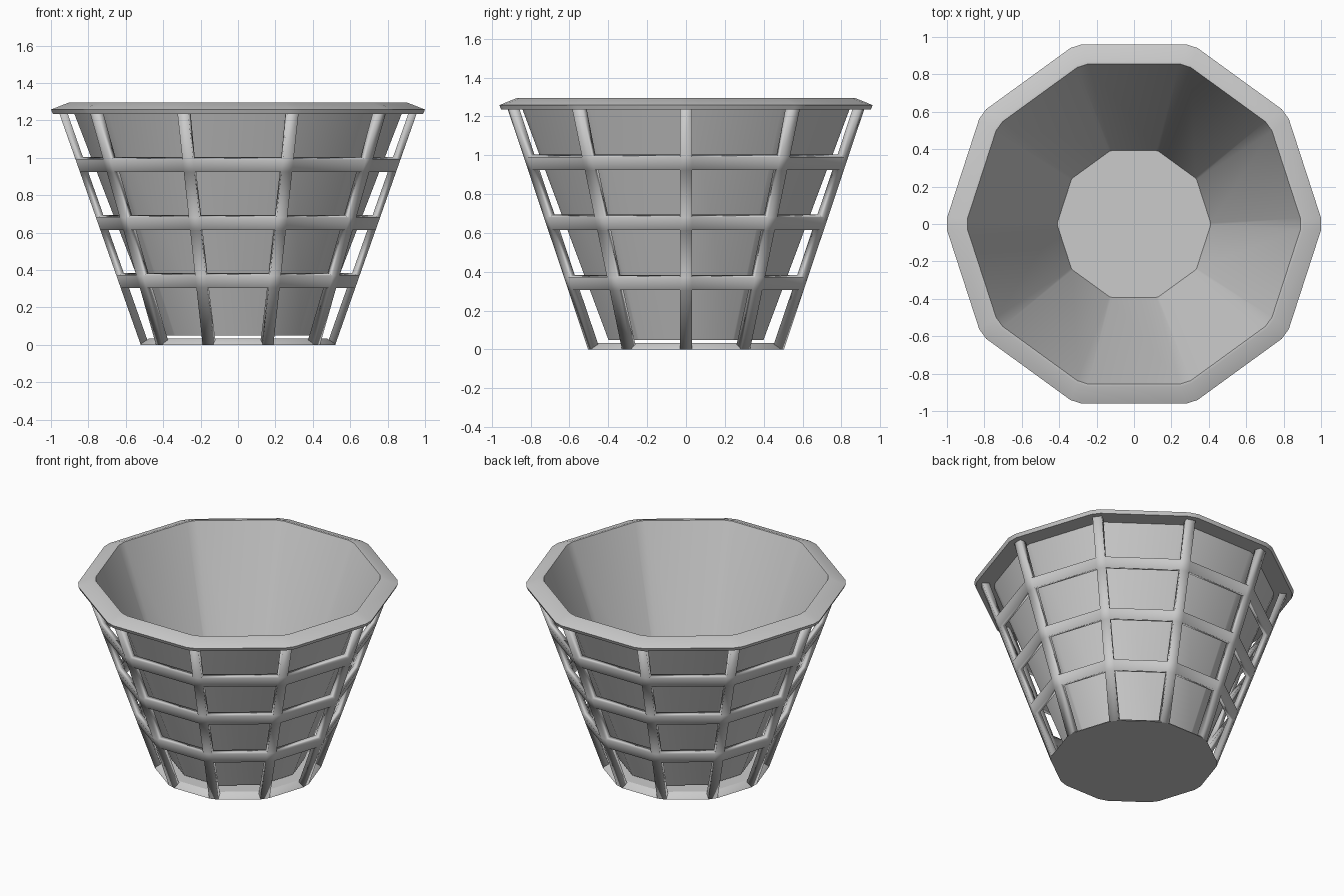
import bpy, bmesh, math

if "Cube" in bpy.data.objects:
    bpy.data.objects.remove(bpy.data.objects["Cube"])

N = 10  # ten-sided plan with small flats cut across the corners


def ring(bm, c, z, t):
    """Corner flats lie at distance c and have half-width t."""
    verts = []
    for i in range(N):
        a = 2 * math.pi * i / N
        ca, sa = math.cos(a), math.sin(a)
        for s in (-t, t):
            verts.append(bm.verts.new((c * ca - s * sa, c * sa + s * ca, z)))
    return verts


def loft(bm, profile, keep=lambda row, col: True):
    rings = [ring(bm, *p) for p in profile]
    for r in range(len(rings) - 1):
        a, b = rings[r], rings[r + 1]
        for i in range(2 * N):
            if keep(r, i):
                j = (i + 1) % (2 * N)
                bm.faces.new((a[i], a[j], b[j], b[i]))
    return rings


def finish(bm, name):
    loose = [v for v in bm.verts if not v.link_faces]
    bmesh.ops.delete(bm, geom=loose, context='VERTS')
    mesh = bpy.data.meshes.new(name)
    bm.to_mesh(mesh)
    bm.free()
    ob = bpy.data.objects.new(name, mesh)
    bpy.context.collection.objects.link(ob)
    bpy.ops.object.select_all(action='DESELECT')
    ob.select_set(True)
    bpy.context.view_layer.objects.active = ob
    bpy.ops.object.shade_smooth_by_angle(angle=math.radians(25))
    return ob


# Inner bucket with overhanging rim: (corner distance, height, flat half-width)
bm = bmesh.new()
rings = loft(bm, [
    (0.410, 0.058, 0.006), (0.890, 1.295, 0.030), (0.905, 1.295, 0.030),
    (1.000, 1.258, 0.032), (0.990, 1.235, 0.032), (0.875, 1.235, 0.030),
    (0.418, 0.050, 0.006)])
bm.faces.new(rings[0])
bm.faces.new(rings[-1])
bmesh.ops.recalc_face_normals(bm, faces=bm.faces[:])
finish(bm, "bucket_liner")

# Outer lattice: struts on every corner, three hoops between them
bm = bmesh.new()
heights = [0.0, 0.305, 0.37, 0.615, 0.68, 0.925, 0.99, 1.24]
loft(bm, [(0.52 + 0.352 * z, z, 0.03) for z in heights],
     keep=lambda row, col: col % 2 == 0 or row % 2 == 1)
cage = finish(bm, "outer_cage")
solid = cage.modifiers.new("thickness", 'SOLIDIFY')
solid.thickness = 0.042
solid.offset = -1

# Base plate with a sloping edge
bm = bmesh.new()
rings = loft(bm, [(0.52, 0.0, 0.03), (0.515, 0.008, 0.03), (0.475, 0.034, 0.027)])
bm.faces.new(rings[0])
bm.faces.new(rings[-1])
bmesh.ops.recalc_face_normals(bm, faces=bm.faces[:])
finish(bm, "base_plate")
